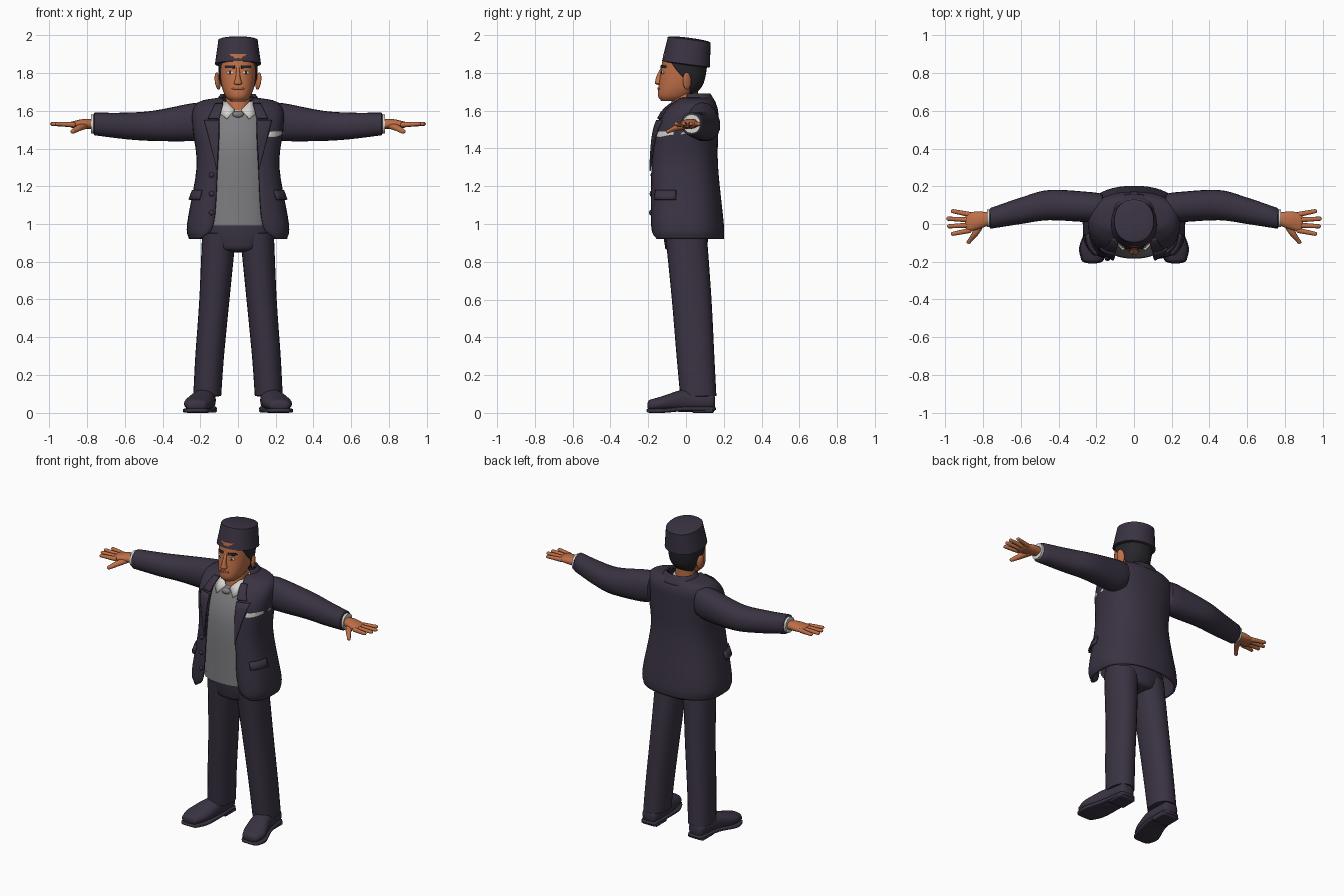
import bpy, bmesh
from math import sin, cos, radians, degrees, asin, pi
from mathutils import Vector

default_cube = bpy.data.objects.get("Cube")
if default_cube:
    bpy.data.objects.remove(default_cube, do_unlink=True)


def material(name, red, green, blue):
    mat = bpy.data.materials.new(name)
    mat.use_nodes = True
    mat.diffuse_color = (red, green, blue, 1)
    shader = mat.node_tree.nodes["Principled BSDF"]
    shader.inputs["Base Color"].default_value = (red, green, blue, 1)
    shader.inputs["Roughness"].default_value = 0.8
    return mat


SUIT = material("dark plum cloth", .042, .033, .055)
GREY = material("grey knit", .21, .21, .22)
WHITE = material("off white cotton", .68, .66, .62)
SKIN = material("warm brown skin", .52, .16, .065)
LIP = material("lip brown", .36, .1, .05)
HAIR = material("black hair", .02, .02, .024)


def finish(obj, mat, mirror=False, thick=0):
    obj.data.materials.append(mat)
    if mirror:
        obj.modifiers.new("mirror", "MIRROR").use_mirror_merge = False
    if thick:
        solid = obj.modifiers.new("thickness", "SOLIDIFY")
        solid.thickness, solid.offset = thick, -1
    bpy.ops.object.select_all(action="DESELECT")
    obj.select_set(True)
    bpy.context.view_layer.objects.active = obj
    bpy.ops.object.shade_smooth_by_angle(angle=radians(50))
    return obj


def bridge(name, rings, mat, closed=False, **options):
    """Bridge successive rings of points; closed rings also get end caps."""
    bm = bmesh.new()
    verts = [[bm.verts.new(point) for point in ring] for ring in rings]
    count = len(verts[0])
    for low, high in zip(verts, verts[1:]):
        for i in range(count if closed else count - 1):
            j = (i + 1) % count
            bm.faces.new((low[i], low[j], high[j], high[i]))
    if closed:
        bm.faces.new(verts[0][::-1])
        bm.faces.new(verts[-1])
        bmesh.ops.recalc_face_normals(bm, faces=bm.faces)
    mesh = bpy.data.meshes.new(name)
    bm.to_mesh(mesh)
    bm.free()
    obj = bpy.data.objects.new(name, mesh)
    bpy.context.collection.objects.link(obj)
    return finish(obj, mat, **options)


def smooth(keys, steps=5):
    """Run a smooth curve through a few key sections."""
    keys = [Vector(key) for key in keys]
    last = len(keys) - 1
    slope = [(keys[min(i + 1, last)] - keys[max(i - 1, 0)]) / (2 if 0 < i < last else 1)
             for i in range(last + 1)]
    rows = []
    for i in range(last):
        step = keys[i + 1] - keys[i]
        for k in range(steps):
            t = k / steps
            s = 1 - t
            rows.append(keys[i] + step * t * t * (3 - 2 * t)
                        + slope[i] * t * s * s - slope[i + 1] * t * t * s)
    return rows + [keys[last]]


def power(value, n):
    return (1 if value >= 0 else -1) * abs(value) ** (2 / n)


def loft(name, axis, keys, mat, n=2.2, segs=24, dome=0, **options):
    """Keys: place on the axis, two centre coordinates, two radii."""
    rows = smooth(keys)
    if dome:
        for end, inner in ((0, 1), (-1, -2)):
            p, u, v, ru, rv = rows[end]
            side = dome if p > rows[inner][0] else -dome
            extra = [(p + side * sin(a), u, v, ru * cos(a), rv * cos(a))
                     for a in map(radians, (30, 60, 80))]
            rows = rows + extra if end else extra[::-1] + rows
    rings = []
    for p, cu, cv, ru, rv in rows:
        ring = []
        for k in range(segs):
            a = 2 * pi * k / segs
            u, v = cu + ru * power(cos(a), n), cv + rv * power(sin(a), n)
            ring.append({"x": (p, u, v), "y": (u, p, v), "z": (u, v, p)}[axis])
        rings.append(ring)
    return bridge(name, rings, mat, closed_rings(options), **options)


def closed_rings(options):
    return not options.get("thick")


def ball(name, place, size, mat, turn=(0, 0, 0), **options):
    bpy.ops.mesh.primitive_uv_sphere_add(segments=20, ring_count=12)
    obj = bpy.context.object
    obj.name = name
    obj.scale, obj.rotation_euler, obj.location = size, turn, place
    bpy.ops.object.transform_apply(location=True, rotation=True, scale=True)
    return finish(obj, mat, **options)


def around(row, angle, off=0):
    """Point on a body section; the angle runs from the front round to the back."""
    z, width, front, back, n = row[:5]
    n = n if cos(angle) > 0 else 2.3
    middle, depth = (front + back) / 2, (back - front) / 2
    return Vector(((width + off) * power(sin(angle), n),
                   middle - (depth + off) * power(cos(angle), n), z))


def row_at(rows, z):
    for low, high in zip(rows, rows[1:]):
        if low[0] <= z <= high[0]:
            t = (z - low[0]) / (high[0] - low[0])
            return [a + (b - a) * t for a, b in zip(low, high)]


def front_angle(row, x):
    return asin(min(1, abs(x) / row[1]) ** (row[4] / 2))


def on_front(rows, x, z, off):
    row = row_at(rows, z)
    return (x, around(row, front_angle(row, x), off).y, z)


def shell(name, rows, mat, opening=None, segs=44, **options):
    """Body sections, either whole or open at the front by a half angle per row."""
    rings = []
    for i, row in enumerate(rows):
        start = opening[i] if opening else 0
        sweep = 2 * pi - 2 * start
        rings.append([around(row, start + sweep * k / segs)
                      for k in range(segs + 1 if opening else segs)])
    return bridge(name, rings, mat, not opening, **options)


def front_plate(name, rows, low, high, inner, outer, mat, off=.006, steps=8, **options):
    """Thin plate hugging a body front between two edges given as rules."""
    rings = []
    for k in range(steps + 1):
        t = k / steps
        z = low + (high - low) * t
        left, right = inner(t), outer(t)
        rings.append([on_front(rows, left + (right - left) * i / steps, z, off)
                      for i in range(steps + 1)])
    return bridge(name, rings, mat, thick=.008, **options)


# Jacket: height, half width, front, back, half opening; squarer towards the hem
jacket = [(z, width, front, back, 3.5 - 1.3 * (z - .92), gap)
          for z, width, front, back, gap in smooth((
              (.92, .26, -.18, .2, .2), (1, .27, -.19, .2, .13), (1.3, .22, -.19, .17, .11),
              (1.5, .24, -.17, .17, .1), (1.6, .24, -.12, .17, .1),
              (1.65, .2, -.06, .15, .08), (1.67, .1, -.04, .13, .08)))]
shell("jacket", jacket, SUIT, [front_angle(row, row[5]) for row in jacket], thick=.012)
collar = [(*row, 2.2) for row in smooth(((1.64, .13, -.06, .16), (1.69, .09, -.03, .13)))]
shell("jacket_collar", collar, SUIT, [radians(60) for row in collar], thick=.01)
front_plate("lapel", jacket, 1.28, 1.55, lambda t: .11 - .01 * t, lambda t: .11 + .07 * t,
            SUIT, off=.012, mirror=True)
front_plate("collar_wing", jacket, 1.56, 1.64, lambda t: .1 - .02 * t, lambda t: .16 - .04 * t,
            SUIT, off=.012, mirror=True)
flap = [[around(row_at(jacket, 1.18 - drop), radians(44 + 5 * k), .008 + drop / 6)
         for k in range(9)] for drop in (.05, .03, 0)]
bridge("pocket_flap", flap, SUIT, thick=.012, mirror=True)
front_plate("pocket_square", jacket, 1.46, 1.49, lambda t: .16 + .01 * t,
            lambda t: .2 + .04 * min(1, 2 * t), WHITE)
for k in range(3):
    ball("jacket_button", on_front(jacket, -.14, 1.26 - .1 * k, .004), (.014, .008, .014), SUIT)

# Pullover with ribbed hem, and the shirt under it
pullover = [(*row, 2.3) for row in smooth((
    (1.03, .2, -.18, .14), (1.4, .19, -.18, .14), (1.57, .16, -.13, .13), (1.6, .1, -.1, .1)))]
shell("pullover", pullover, GREY)
hem = pullover[0][1:]
shell("pullover_hem", [(z, *(side * .98 for side in hem[:3]), 2.3) for z in (.99, 1.04)], GREY)
loft("shirt_band", "z", [(1.57, 0, -.01, .08, .09), (1.65, 0, .01, .07, .07)], WHITE)
bridge("shirt_collar", [[(.02, -.11, 1.6), (.06, -.14, 1.56), (.1, -.1, 1.59)],
                        [(.02, -.1, 1.61), (.06, -.1, 1.61), (.1, -.07, 1.62)],
                        [(.06, -.07, 1.65), (.07, -.05, 1.65), (.09, -.03, 1.66)]],
       WHITE, thick=.008, mirror=True)
ball("neck_knot", (0, -.12, 1.58), (.03, .02, .02), GREY)

# Sleeves and shirt cuffs
loft("sleeve", "x", [(.17, .09, 1.55, .07, .09), (.24, .09, 1.54, .08, .1),
                     (.45, .1, 1.52, .08, .08), (.6, .07, 1.52, .07, .07),
                     (.76, .03, 1.53, .055, .06)], SUIT, dome=.01, mirror=True)
loft("shirt_cuff", "x", [(.74, .03, 1.53, .046, .05), (.78, .03, 1.53, .046, .05)],
     WHITE, mirror=True)

# Hands: a palm, four fanned fingers and a thumb
loft("palm", "x", [(.75, .03, 1.53, .03, .026), (.82, .02, 1.53, .046, .026),
                   (.88, .01, 1.526, .052, .017)], SKIN, dome=.015, mirror=True)
fingers = {"index_finger": .96, "middle_finger": .98, "ring_finger": .985, "little_finger": .96}
for k, (name, tip) in enumerate(fingers.items()):
    spread = k - 1.5
    loft(name, "x", [(.87, .008 + .028 * spread, 1.526, .014, .014),
                     (tip, .008 + .04 * spread, 1.53, .011, .01)],
         SKIN, segs=12, dome=.01, mirror=True)
loft("thumb", "y", [(.01, .81, 1.52, .025, .016), (-.05, .84, 1.51, .02, .016),
                    (-.095, .875, 1.49, .013, .011)], SKIN, segs=12, dome=.01, mirror=True)

# Trousers
loft("trouser_seat", "z", [(.87, 0, 0, .14, .11), (.95, 0, 0, .19, .12),
                           (1.05, 0, 0, .19, .12)], SUIT, dome=.02)
loft("trouser_leg", "z", [(.95, .1, 0, .09, .11), (.6, .125, .03, .08, .105),
                          (.3, .15, .05, .076, .1), (.09, .163, .065, .074, .096)],
     SUIT, dome=.005, mirror=True)

# Shoes: the sole and heel follow the outline of the upper
upper = [(.14, .17, .06, .05, .05), (0, .18, .065, .062, .06),
         (-.12, .21, .05, .075, .04), (-.19, .22, .04, .055, .03)]
loft("shoe_upper", "y", upper, SUIT, dome=.015, mirror=True)
loft("shoe_sole", "y", [(y, x, .022 if y >= 0 else .012, wide + .005, .012)
                        for y, x, _, wide, _ in upper], SUIT, n=5, dome=.02, mirror=True)
loft("shoe_heel", "y", [(y, .17, .012, .058, .012) for y in (.14, .04)],
     SUIT, n=5, dome=.01, mirror=True)

# Head, neck and face
loft("neck", "z", [(1.57, 0, -.015, .068, .074), (1.74, 0, 0, .062, .064)], SKIN)
head = [(*row, 2.2) for row in smooth((
    (1.65, .04, -.13, -.03), (1.68, .068, -.148, .03), (1.75, .09, -.142, .085),
    (1.9, .1, -.12, .11)))]
shell("head", head, SKIN)
loft("nose", "z", [(1.745, 0, -.147, .022, .018), (1.78, 0, -.141, .012, .016),
                   (1.83, 0, -.126, .008, .006)], SKIN, dome=.008, mirror=False)
ball("ear", (.108, .005, 1.757), (.012, .024, .046), SKIN, turn=(.1, .1, .45), mirror=True)
ball("eye", on_front(head, .042, 1.802, -.002), (.019, .006, .009), WHITE,
     turn=(0, 0, .3), mirror=True)
ball("iris", on_front(head, .041, 1.802, .002), (.008, .004, .008), HAIR, mirror=True)
front_plate("eyebrow", head, 1.826, 1.841, lambda t: .018, lambda t: .062 + .03 * t * (1 - t),
            HAIR, mirror=True)
front_plate("mouth", head, 1.711, 1.723, lambda t: -.022 - .05 * t * (1 - t),
            lambda t: .022 + .05 * t * (1 - t), LIP, off=.004)

# Hair: a layer over the back of the head, reaching further forward as it rises
hair, hairline = [], []
for k in range(10):
    z, width, front, back, n = row_at(head, 1.69 + .02 * k)
    hair.append((z, width + .008, front, back + .01, n))
    hairline.append(radians(130 - 9 * k))
shell("hair", hair, HAIR, hairline, thick=.012)

# Hat: a tapered drum tipped back
hat = loft("hat", "z", [(0, 0, 0, .122, .128), (.13, 0, 0, .104, .114)], SUIT, segs=32, dome=.01)
hat.location, hat.rotation_euler = (0, 0, 1.847), (-.13, 0, 0)
